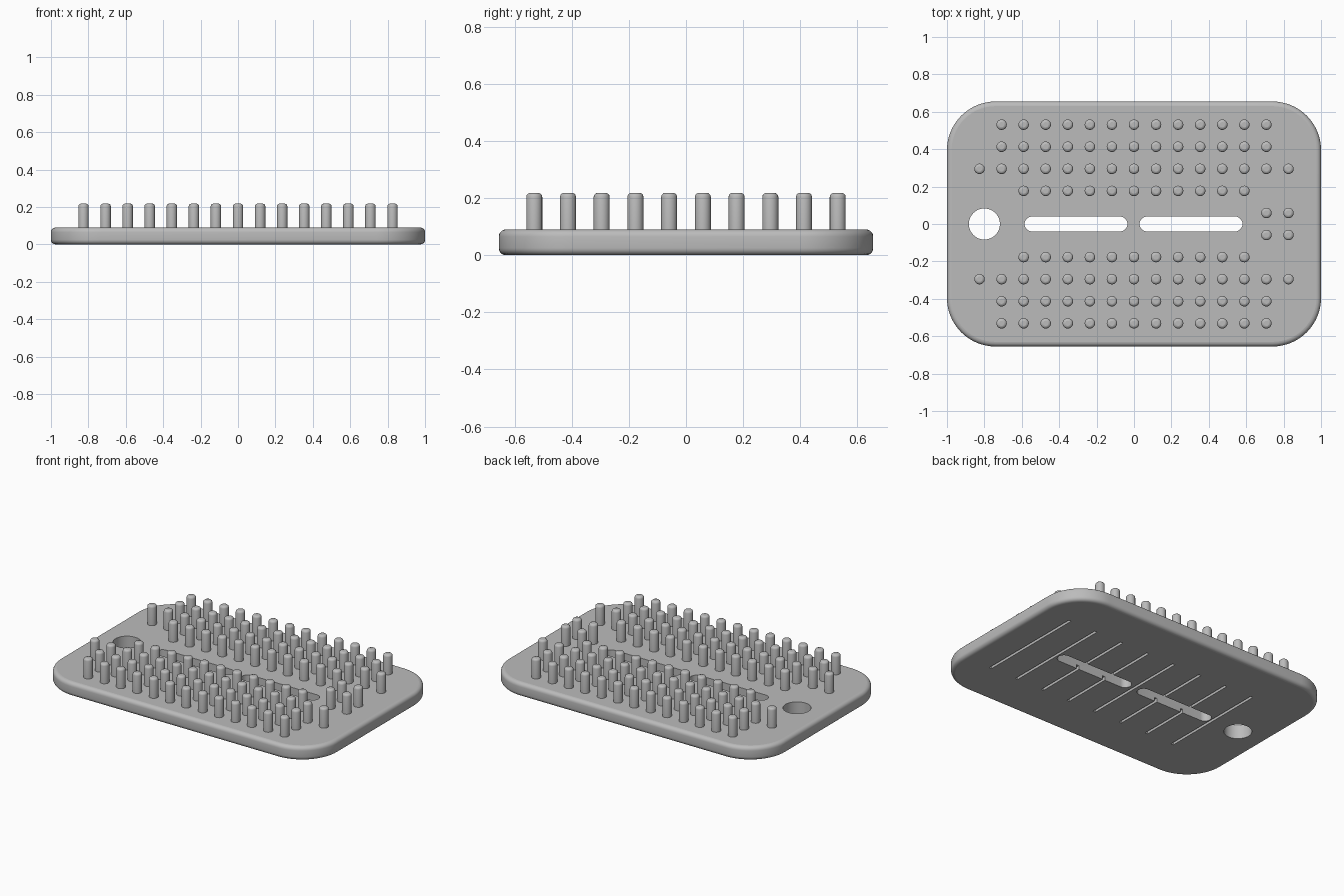
import bpy
import bmesh
from math import radians
from mathutils import Matrix

if "Cube" in bpy.data.objects:
    bpy.data.objects.remove(bpy.data.objects["Cube"], do_unlink=True)

THICK = 0.09
PITCH = 0.118

grey = bpy.data.materials.new("plain grey")
grey.use_nodes = True
grey.diffuse_color = (0.5, 0.5, 0.5, 1)
grey.node_tree.nodes["Principled BSDF"].inputs["Base Color"].default_value = (0.5, 0.5, 0.5, 1)


def finish(name, bm):
    mesh = bpy.data.meshes.new(name)
    bm.to_mesh(mesh)
    bm.free()
    mesh.materials.append(grey)
    obj = bpy.data.objects.new(name, mesh)
    bpy.context.collection.objects.link(obj)
    return obj


def add_box(bm, x, y, z, sx, sy, sz):
    m = Matrix.Translation((x, y, z)) @ Matrix.Diagonal((sx, sy, sz, 1))
    return bmesh.ops.create_cube(bm, size=1, matrix=m)["verts"]


def upright_edges(verts):
    edges = {e for v in verts for e in v.link_edges}
    return [e for e in edges if abs(e.verts[0].co.z - e.verts[1].co.z) > 0.01]


def bevel(bm, edges, width, segments):
    bmesh.ops.bevel(bm, geom=edges, offset=width, segments=segments,
                    profile=0.5, affect='EDGES')


def smooth(obj):
    # Round walls are smooth, level faces stay flat
    bpy.ops.object.select_all(action='DESELECT')
    obj.select_set(True)
    bpy.context.view_layer.objects.active = obj
    bpy.ops.object.shade_smooth_by_angle(angle=radians(35))
    for p in obj.data.polygons:
        if abs(p.normal.z) > 0.995:
            p.use_smooth = False


# Base plate with rounded corners and softened rims
bm = bmesh.new()
bevel(bm, upright_edges(add_box(bm, 0, 0, THICK / 2, 2, 1.31, THICK)), 0.26, 16)
rims = [e for e in bm.edges if abs(e.verts[0].co.z - e.verts[1].co.z) < 0.001]
bevel(bm, rims, 0.025, 5)
plate = finish("base_plate", bm)

# Cutters: round hole, two long slots, thin grooves underneath
bm = bmesh.new()
bmesh.ops.create_cone(bm, cap_ends=True, segments=48, radius1=0.083, radius2=0.083,
                      depth=0.4, matrix=Matrix.Translation((-0.8, 0, 0)))
for x in (-0.31, 0.305):
    bevel(bm, upright_edges(add_box(bm, x, 0, 0, 0.55, 0.08, 0.4)), 0.0399, 8)
holes = finish("hole_cutter", bm)

bm = bmesh.new()
for i in range(8):
    add_box(bm, 0.8 - 0.2 * i, 0, 0, 0.018, 0.73, 0.05)
grooves = finish("groove_cutter", bm)

for cutter in (holes, grooves):
    cutter.hide_render = True
    mod = plate.modifiers.new("cut", 'BOOLEAN')
    mod.operation = 'DIFFERENCE'
    mod.solver = 'EXACT'
    mod.object = cutter
bpy.context.view_layer.update()
cut = plate.evaluated_get(bpy.context.evaluated_depsgraph_get())
mesh = bpy.data.meshes.new_from_object(cut)
plate.modifiers.clear()
plate.data = mesh
for cutter in (holes, grooves):
    bpy.data.objects.remove(cutter, do_unlink=True)
smooth(plate)

# Pegs: mirrored rows, each a whole number of pitches wide
bm = bmesh.new()
rows = {4.5: range(-6, 7), 3.5: range(-6, 7), 2.5: range(-7, 8),
        1.5: range(-5, 6), 0.5: (6, 7)}
base, top = THICK - 0.01, 0.218
for row, columns in rows.items():
    for side in (-1, 1):
        for col in columns:
            spot = (col * PITCH, side * row * PITCH, (base + top) / 2)
            bmesh.ops.create_cone(bm, cap_ends=True, segments=20, radius1=0.028,
                                  radius2=0.028, depth=top - base,
                                  matrix=Matrix.Translation(spot))
bevel(bm, [e for e in bm.edges if all(v.co.z > top - 0.001 for v in e.verts)], 0.014, 3)
smooth(finish("pegs", bm))
